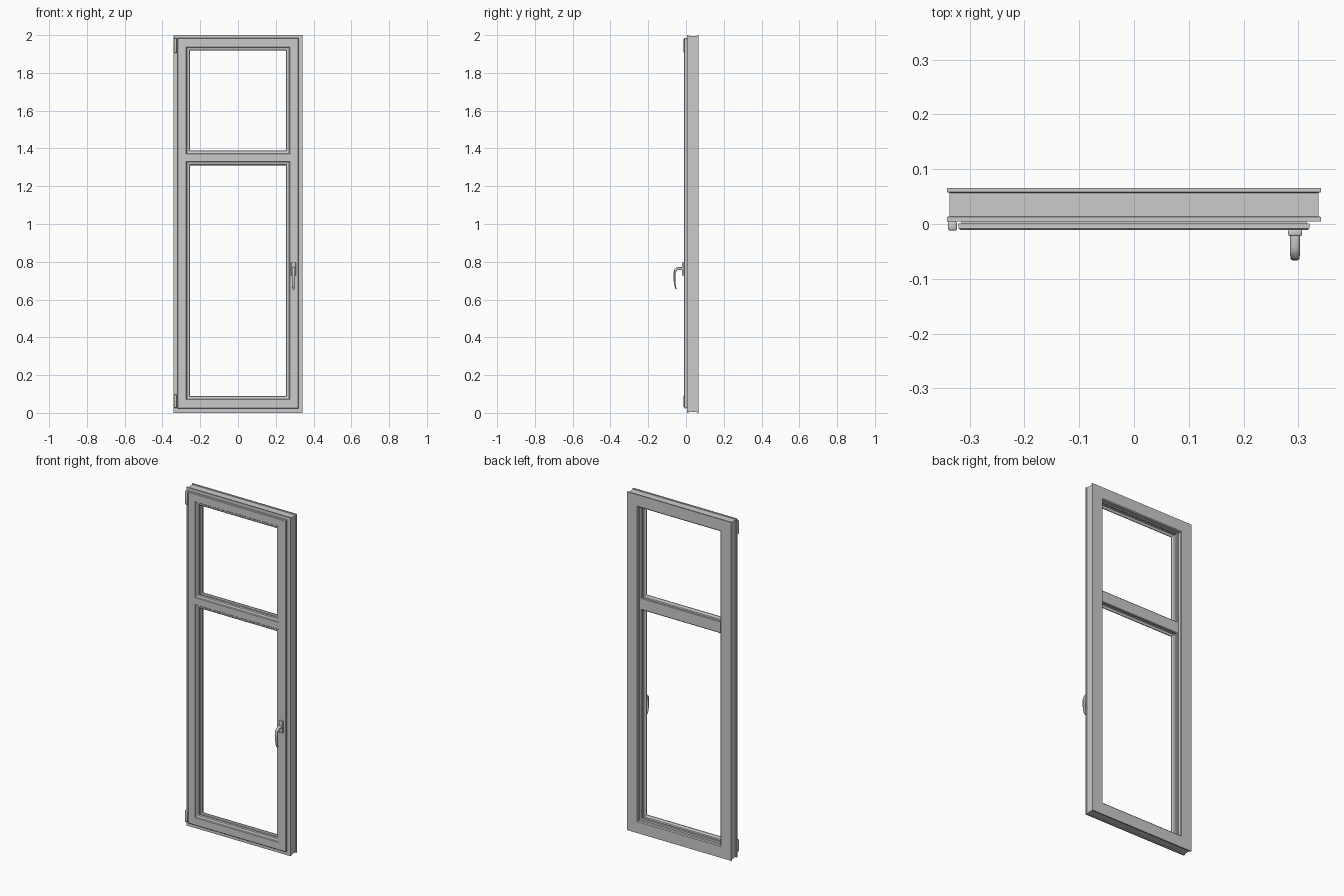
import bpy, bmesh
from math import sin, cos, pi
from mathutils import Vector

if "Cube" in bpy.data.objects:
    bpy.data.objects.remove(bpy.data.objects["Cube"])


def finish(bm, name, smooth=False):
    bmesh.ops.recalc_face_normals(bm, faces=bm.faces)
    me = bpy.data.meshes.new(name)
    bm.to_mesh(me)
    bm.free()
    ob = bpy.data.objects.new(name, me)
    bpy.context.collection.objects.link(ob)
    if smooth:
        bpy.ops.object.select_all(action='DESELECT')
        ob.select_set(True)
        bpy.context.view_layer.objects.active = ob
        bpy.ops.object.shade_smooth_by_angle()
    return ob


def bridge(bm, loops, cyclic):
    n = len(loops[0])
    for k in range(len(loops) if cyclic else len(loops) - 1):
        a, b = loops[k], loops[(k + 1) % len(loops)]
        for i in range(n):
            j = (i + 1) % n
            bm.faces.new((a[i], a[j], b[j], b[i]))
    if not cyclic:
        bm.faces.new(loops[0])
        bm.faces.new(loops[-1])


def mitred_ring(name, hx, z0, z1, profile):
    """Sweep a (inset, y) profile round a rectangle with mitred corners."""
    bm = bmesh.new()
    loops = []
    for sx, top in ((-1, 0), (1, 0), (1, 1), (-1, 1)):
        loops.append([bm.verts.new((sx * (hx - d), y, z1 - d if top else z0 + d))
                      for d, y in profile])
    bridge(bm, loops, True)
    return finish(bm, name)


def box(name, lo, hi, bevel=0.0, seg=3):
    bm = bmesh.new()
    bmesh.ops.create_cube(bm, size=1)
    for v in bm.verts:
        v.co = [l + (c + .5) * (h - l) for c, l, h in zip(v.co, lo, hi)]
    if bevel:
        bmesh.ops.bevel(bm, geom=bm.edges[:], offset=bevel, segments=seg,
                        profile=.5, affect='EDGES')
    return finish(bm, name, bevel > 0)


def loft(name, x, sections, sides=16):
    """Rounded sweep in the yz plane; sections are (y, z, half width, half thickness)."""
    bm = bmesh.new()
    loops = []
    for i, (y, z, w, t) in enumerate(sections):
        a = sections[max(i - 1, 0)]
        b = sections[min(i + 1, len(sections) - 1)]
        tan = Vector((0, b[0] - a[0], b[1] - a[1])).normalized()
        nor = tan.cross(Vector((1, 0, 0)))
        loop = []
        for k in range(sides):
            c, s = cos(2 * pi * k / sides), sin(2 * pi * k / sides)
            u = w * abs(c) ** .7 * (1 if c > 0 else -1)
            v = t * abs(s) ** .7 * (1 if s > 0 else -1)
            loop.append(bm.verts.new(Vector((x + u, y, z)) + nor * v))
        loops.append(loop)
    bridge(bm, loops, False)
    return finish(bm, name, True)


# Fixed outer frame: grooved outside, stepped rebate inside
mitred_ring("outer_frame", .341, 0, 2, [
    (0, .005), (0, .013), (.004, .014), (.004, .057), (0, .058), (0, .066),
    (.067, .066), (.072, .062), (.072, .048), (.036, .048), (.036, .005)])

# Opening sash with a lip overlapping the frame
mitred_ring("sash_frame", .32, .024, 1.984, [
    (0, -.008), (.003, -.011), (.046, -.011), (.046, .045), (.02, .045),
    (.02, .002), (0, .001)])
mitred_ring("sash_seal", .315, .029, 1.979, [
    (0, .001), (.01, .001), (.01, .005), (0, .005)])

# Horizontal bar dividing the sash
box("transom", (-.274, -.011, 1.33), (.274, .045, 1.37))

# Beads and glazing rebate round each opening
for label, z0, z1 in (("lower", .09, 1.31), ("upper", 1.39, 1.918)):
    mitred_ring(label + "_glazing_bead", .254, z0, z1, [
        (-.02, -.011), (-.017, -.007), (-.004, -.004), (0, .001), (0, .006),
        (-.004, .008), (-.012, .012), (-.012, .034), (-.004, .036),
        (-.004, .042), (-.008, .045), (-.02, .045)])

# Hinges on the left side
for label, z0, z1 in (("lower", .027, .097), ("upper", 1.905, 1.984)):
    box(label + "_hinge", (-.340, -.012, z0), (-.323, .005, z1), .004)

# Handle: backplate, then one tapering bent lever
HX = .294
box("handle_plate", (HX - .0125, -.022, .727), (HX + .0125, -.010, .797), .003)
loft("handle_lever", HX, [
    (-.020, .764, .009, .008), (-.040, .764, .009, .008),
    (-.049, .762, .009, .0075), (-.056, .756, .0088, .007),
    (-.060, .745, .0085, .006), (-.0615, .725, .008, .005),
    (-.061, .70, .0078, .0045), (-.059, .68, .0075, .004),
    (-.055, .663, .007, .0035), (-.051, .654, .005, .0025)])
